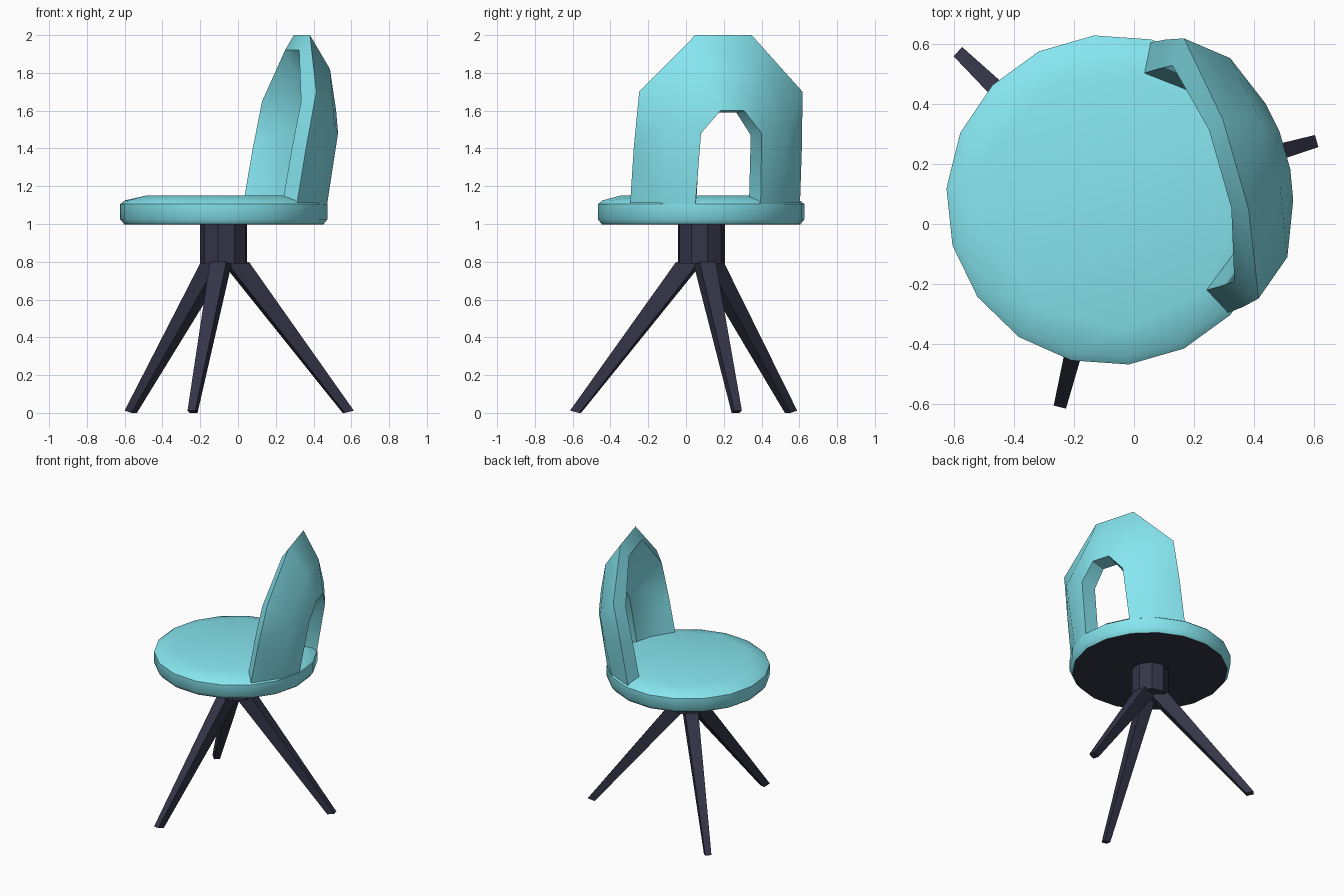
import bpy, bmesh, math
from mathutils import Matrix

if "Cube" in bpy.data.objects:
    bpy.data.objects.remove(bpy.data.objects["Cube"])

# Whole chair is built around its own axis, then turned 16 degrees
PLACE = Matrix.Translation((-0.075, 0.08, 0)) @ Matrix.Rotation(math.radians(16), 4, 'Z')


def material(name, color):
    m = bpy.data.materials.new(name)
    m.diffuse_color = (*color, 1)
    m.use_nodes = True
    m.node_tree.nodes["Principled BSDF"].inputs["Base Color"].default_value = m.diffuse_color
    return m


TEAL = material("teal", (0.24, 0.79, 0.87))
DARK = material("dark", (0.035, 0.035, 0.065))


def build(name, verts, faces, mat, smooth=None, turn=0):
    mesh = bpy.data.meshes.new(name)
    mesh.from_pydata(verts, [], faces)
    bm = bmesh.new()
    bm.from_mesh(mesh)
    bmesh.ops.recalc_face_normals(bm, faces=bm.faces)
    bm.to_mesh(mesh)
    bm.free()
    mesh.transform(PLACE @ Matrix.Rotation(math.radians(turn), 4, 'Z'))
    mesh.materials.append(mat)
    ob = bpy.data.objects.new(name, mesh)
    bpy.context.collection.objects.link(ob)
    if smooth:
        bpy.context.view_layer.objects.active = ob
        ob.select_set(True)
        bpy.ops.object.shade_smooth_by_angle(angle=math.radians(smooth))
        ob.select_set(False)
    return ob


def ring(n, r, z, start=0):
    return [(r * math.cos(start + i * math.tau / n), r * math.sin(start + i * math.tau / n), z)
            for i in range(n)]


def band(n, a, b):
    return [(a + i, a + (i + 1) % n, b + (i + 1) % n, b + i) for i in range(n)]


# Seat: 18-sided rim closing to a 9-sided flat top
N = 18
verts = ring(N, 0.53, 1.0) + ring(N, 0.55, 1.025) + ring(N, 0.55, 1.105) + ring(N, 0.525, 1.125)
verts += ring(9, 0.43, 1.15, math.radians(20))
faces = band(N, 0, N) + band(N, N, 2 * N) + band(N, 2 * N, 3 * N)
o, t = 3 * N, 4 * N
for k in range(9):
    a, prev, nxt = 2 * k + 1, o + 2 * k, o + (2 * k + 2) % N
    faces += [(prev, o + a, t + k), (o + a, nxt, t + k), (nxt, t + (k + 1) % 9, t + k)]
faces += [tuple(range(t, t + 9)), tuple(reversed(range(N)))]
build("seat", verts, faces, TEAL, 45)

# Dark underside and central post
for name, n, r, z0, z1 in (("seat_underside", N, 0.53, 0.998, 1.004), ("post", 9, 0.127, 0.79, 1.0)):
    build(name, ring(n, r, z0) + ring(n, r, z1),
          band(n, 0, n) + [tuple(range(n)), tuple(range(n, 2 * n))], DARK, 30)

# Three tapered legs: (radius, half width, height) corners at top and foot
section = [(0.0, 0.045, 0.80), (0.125, 0.045, 0.80), (0.71, 0.021, 0.012), (0.66, 0.021, 0.0)]
leg_verts = [(r, s * w, z) for s in (-1, 1) for r, w, z in section]
leg_faces = band(4, 0, 4) + [(0, 1, 2, 3), (4, 5, 6, 7)]
for k in range(3):
    build(f"leg_{k + 1}", leg_verts, leg_faces, DARK, turn=120 * k)

# Backrest: outer and inner skins, half points mirrored in y
# A = opening edge, B = middle, C = side rim, H = opening top, M = crown, P = peak
names = ["Ab", "Bb", "Cb", "Am", "Bm", "Cm", "Cs", "H", "M", "P"]
outer = [(0.515, 0.18, 1.09), (0.43, 0.33, 1.09), (0.265, 0.468, 1.09),
         (0.581, 0.167, 1.48), (0.51, 0.344, 1.54), (0.32, 0.463, 1.40),
         (0.38, 0.45, 1.70), (0.60, 0.065, 1.60), (0.55, 0.12, 1.82), (0.43, 0.155, 2.0)]
inner = [(0.415, 0.145, 1.12), (0.355, 0.27, 1.12), (0.217, 0.375, 1.12),
         (0.465, 0.14, 1.47), (0.41, 0.28, 1.50), (0.265, 0.376, 1.39),
         (0.318, 0.374, 1.65), (0.485, 0.055, 1.59), (0.455, 0.10, 1.76), (0.376, 0.135, 1.92)]
verts, index = [], {}
for layer, pts in enumerate((outer, inner)):
    for s in (1, -1):
        for nm, (x, y, z) in zip(names, pts):
            index[nm, layer, s] = len(verts)
            verts.append((x, s * y, z))
skin = ["Ab Bb Bm Am", "Bb Cb Cm Bm", "Am Bm M H", "Bm Cm Cs", "Bm Cs P M"]
edges = ["Ab Am", "Am H", "Cb Cm", "Cm Cs", "Cs P", "Ab Bb", "Bb Cb"]
faces = []
for s in (1, -1):
    for f in skin:
        faces += [[index[n, layer, s] for n in f.split()] for layer in (0, 1)]
    for e in edges:
        a, b = e.split()
        faces.append([index[a, 0, s], index[b, 0, s], index[b, 1, s], index[a, 1, s]])
# Crown faces that cross the centre
for a, b in (("H", "M"), ("M", "P")):
    for layer in (0, 1):
        faces.append([index[a, layer, 1], index[b, layer, 1], index[b, layer, -1], index[a, layer, -1]])
for a in "HP":
    faces.append([index[a, 0, 1], index[a, 0, -1], index[a, 1, -1], index[a, 1, 1]])
build("backrest", verts, faces, TEAL, 42)
